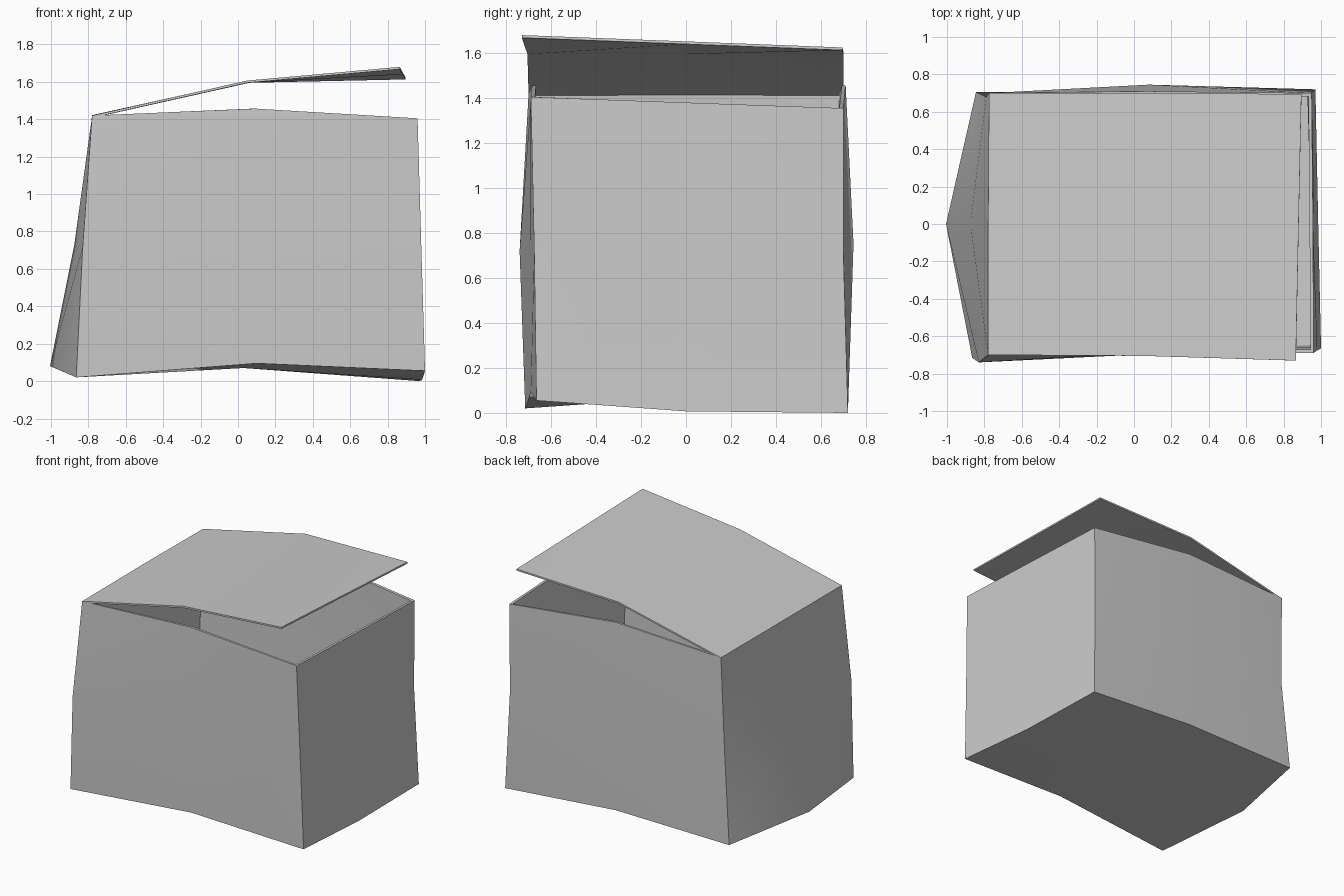
import bpy, bmesh, math

if "Cube" in bpy.data.objects:
    bpy.data.objects.remove(bpy.data.objects["Cube"])


def finish(name, verts, faces, bevel, thickness):
    """Folded sheet -> rounded creases -> inward thickness -> smooth shading."""
    bm = bmesh.new()
    vs = [bm.verts.new(v) for v in verts]
    for f in faces:
        bm.faces.new([vs[i] for i in f])
    creases = [e for e in bm.edges
               if len(e.link_faces) == 2 and e.calc_face_angle() > math.radians(50)]
    if creases and bevel:
        bmesh.ops.bevel(bm, geom=creases, offset=bevel, segments=3, profile=0.5,
                        affect='EDGES', clamp_overlap=True)
    mesh = bpy.data.meshes.new(name)
    bm.to_mesh(mesh)
    bm.free()
    obj = bpy.data.objects.new(name, mesh)
    bpy.context.collection.objects.link(obj)
    mod = obj.modifiers.new("thickness", 'SOLIDIFY')
    mod.thickness = thickness
    mod.offset = -1
    mod.use_even_offset = True
    bpy.ops.object.select_all(action='DESELECT')
    obj.select_set(True)
    bpy.context.view_layer.objects.active = obj
    bpy.ops.object.modifier_apply(modifier=mod.name)
    bpy.ops.object.shade_smooth_by_angle(angle=math.radians(35))
    return obj


# Dented carton body: three rings, each counter-clockwise from front left
bottom = [(-.865, -.715, .02), (.10, -.69, .095), (1.0, -.665, .055), (.985, 0, .007),
          (.97, .72, 0), (.08, .705, .07), (-.845, .705, .06), (-1.005, 0, .08)]
middle = [(-.83, -.74, .72), (.09, -.695, .75), (.98, -.675, .72), (.965, 0, .72),
          (.945, .70, .71), (.08, .745, .75), (-.79, .68, .73), (-.875, 0, .73)]
top = [(-.78, -.70, 1.42), (.09, -.685, 1.457), (.96, -.69, 1.405), (.957, 0, 1.38),
       (.95, .70, 1.355), (.08, .71, 1.457), (-.775, .70, 1.42), (-.78, 0, 1.42)]
faces = []
for r in (0, 8):
    for i in range(8):
        j = (i + 1) % 8
        faces.append((r + i, r + j, r + 8 + j, r + 8 + i))
faces += [(24, (c + 1) % 8, c, (c - 1) % 8) for c in (0, 2, 4, 6)]
finish("carton_body", bottom + middle + top + [(.03, 0, .07)], faces, 0.022, 0.018)

# Raised lid, hinged along the left rim
lid = [(-.78, -.70, 1.42), (-.78, 0, 1.422), (-.775, .70, 1.42),
       (.05, -.705, 1.607), (.055, 0, 1.607), (.06, .70, 1.607),
       (.865, -.73, 1.68), (.88, 0, 1.652), (.895, .695, 1.625)]
lid_faces = [(a + b, a + b + 3, a + b + 4, a + b + 1) for a in (0, 3) for b in (0, 1)]
finish("carton_lid", lid, lid_faces, 0, 0.012)
